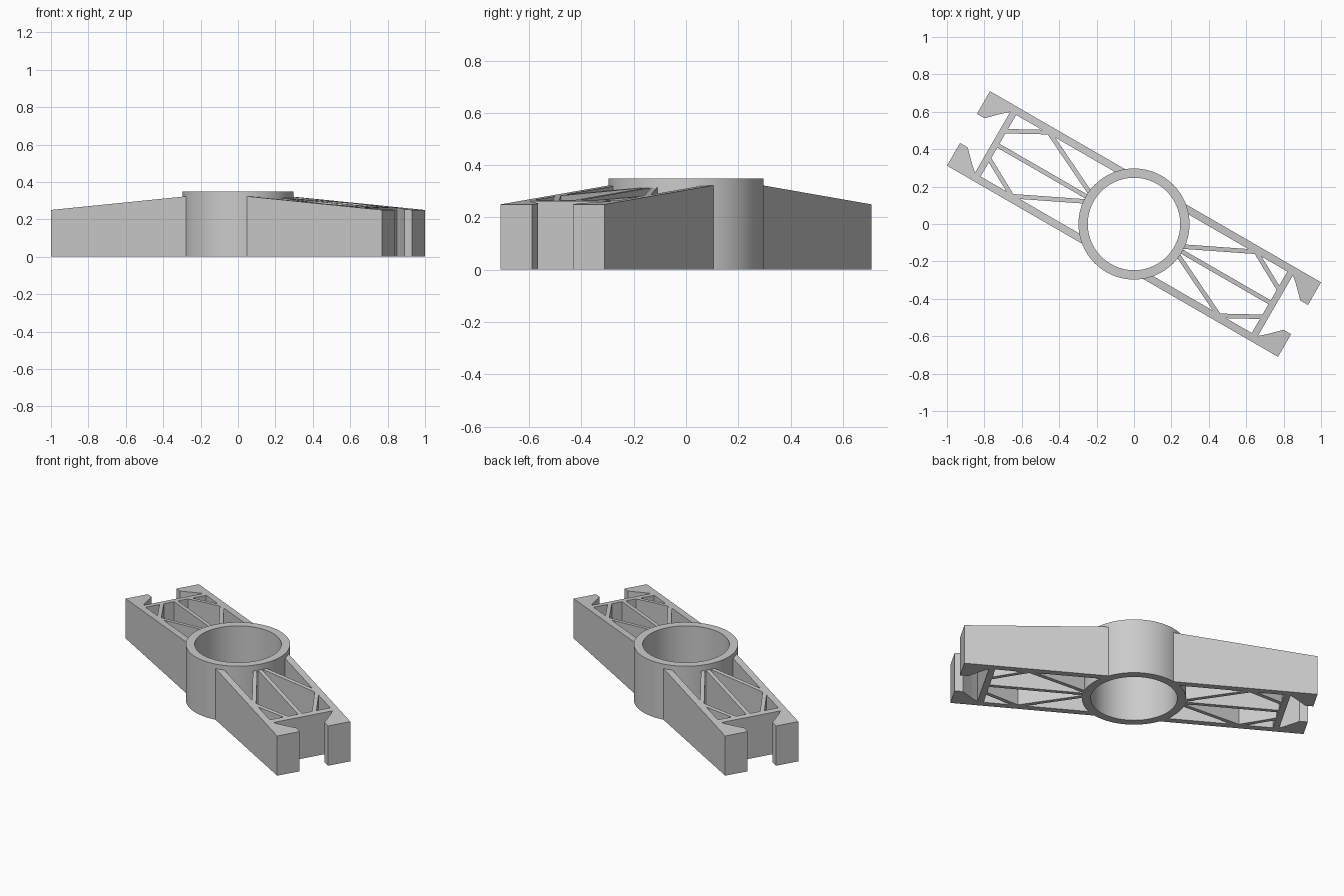
import bpy
import bmesh
import math
from mathutils import Vector

if "Cube" in bpy.data.objects:
    bpy.data.objects.remove(bpy.data.objects["Cube"])

TILT = math.radians(-30)   # direction of the arms
REACH, HALF_WIDTH, WALL = 1.022, 0.23, 0.04
INNER = HALF_WIDTH - WALL
END_HEIGHT, SLOPE = 0.25, math.tan(math.radians(5))

grey = bpy.data.materials.new("plain grey")
grey.use_nodes = True
colour = (0.6, 0.6, 0.6, 1)
grey.diffuse_color = colour
grey.node_tree.nodes["Principled BSDF"].inputs["Base Color"].default_value = colour


def add_object(name, bm):
    bmesh.ops.recalc_face_normals(bm, faces=bm.faces)
    mesh = bpy.data.meshes.new(name)
    bm.to_mesh(mesh)
    bm.free()
    mesh.materials.append(grey)
    obj = bpy.data.objects.new(name, mesh)
    bpy.context.collection.objects.link(obj)
    return obj


def arm_part(name, outline, both_sides):
    """Extrude an outline to the sloping arm top, mirrored to the other arm."""
    bm = bmesh.new()
    low = [bm.verts.new((u, v, 0)) for u, v in outline]
    high = [bm.verts.new((u, v, END_HEIGHT + SLOPE * (REACH - u))) for u, v in outline]
    bm.faces.new(low)
    bm.faces.new(high)
    for i in range(len(low)):
        j = (i + 1) % len(low)
        bm.faces.new((low[i], low[j], high[j], high[i]))
    obj = add_object(name, bm)
    obj.rotation_euler.z = TILT
    mirror = obj.modifiers.new("mirror", 'MIRROR')
    mirror.use_axis = (True, both_sides, False)
    mirror.use_mirror_merge = False


def rib(name, start, end, thickness, both_sides):
    a, b = Vector(start), Vector(end)
    along = (b - a).normalized()
    side = Vector((-along.y, along.x)) * thickness / 2
    arm_part(name, [a - side, b - side, b + side, a + side], both_sides)


# Hub: a tall open ring
bm = bmesh.new()
profile = [(0.247, 0), (0.297, 0), (0.297, 0.35), (0.247, 0.35)]
verts = [bm.verts.new((r, 0, z)) for r, z in profile]
edges = [bm.edges.new((verts[i], verts[(i + 1) % 4])) for i in range(4)]
bmesh.ops.spin(bm, geom=verts + edges, cent=(0, 0, 0), axis=(0, 0, 1),
               angle=math.tau, steps=96, use_duplicate=False)
bmesh.ops.remove_doubles(bm, verts=bm.verts, dist=0.0005)
hub = add_object("hub_ring", bm)
bpy.ops.object.select_all(action='DESELECT')
hub.select_set(True)
bpy.context.view_layer.objects.active = hub
bpy.ops.object.shade_smooth_by_angle(angle=math.radians(30))

# Side walls, each ending in a hooked jaw
arm_part("side_walls", [(0.18, HALF_WIDTH), (REACH, HALF_WIDTH), (REACH, 0.09),
                        (0.975, 0.09), (0.91, 0.155), (0.87, INNER), (0.18, INNER)], True)

# Cross bar and truss ribs between the walls
rib("cross_bars", (0.855, -0.2), (0.855, 0.2), 0.036, False)
rib("centre_ribs", (0.27, 0), (0.85, 0), 0.024, False)
rib("inner_diagonal_ribs", (0.27, 0.018), (0.645, 0.2), 0.024, True)
rib("outer_diagonal_ribs", (0.635, 0.2), (0.86, 0.077), 0.024, True)
